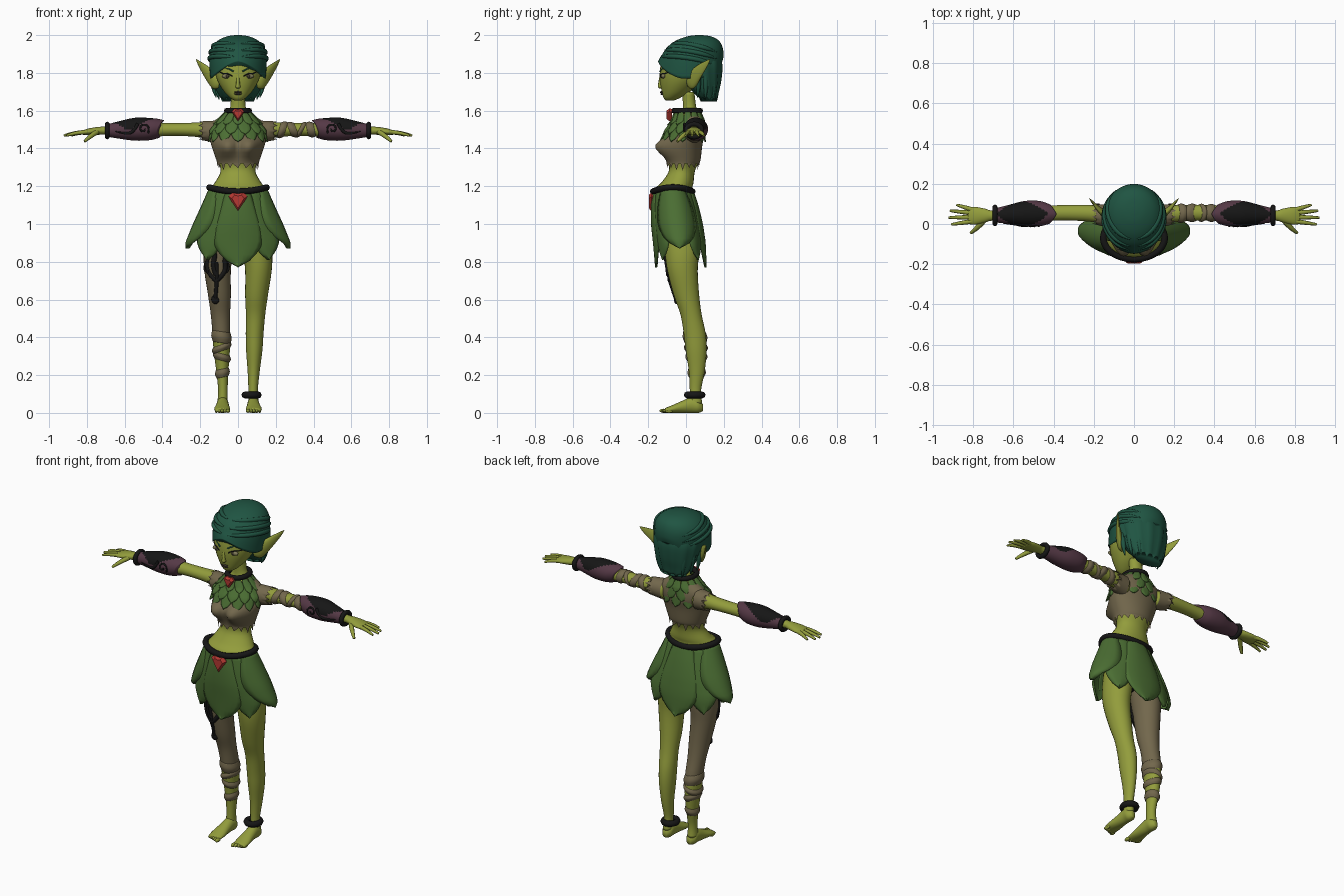
import bpy, bmesh, math
from mathutils import Vector

cube = bpy.data.objects.get("Cube")
if cube:
    bpy.data.objects.remove(cube, do_unlink=True)


def material(name, r, g, b):
    m = bpy.data.materials.new(name)
    m.use_nodes = True
    m.diffuse_color = (r, g, b, 1)
    node = next(n for n in m.node_tree.nodes if n.type == 'BSDF_PRINCIPLED')
    node.inputs["Base Color"].default_value = (r, g, b, 1)
    node.inputs["Roughness"].default_value = 0.8
    return m


SKIN = material("olive skin", .29, .335, .045)
HAIR = material("teal hair", .014, .09, .055)
LEAF = material("leaf green", .07, .155, .033)
CLOTH = material("tan cloth", .17, .137, .073)
BLACK = material("black leather", .008, .008, .008)
RED = material("red gem", .46, .04, .032)
PLUM = material("plum leather", .09, .04, .06)
EYE = material("eye grey", .22, .2, .1)
LIP = material("dark lip", .06, .05, .03)


def finish(name, bm, mats, rule=None, smooth=True):
    bmesh.ops.recalc_face_normals(bm, faces=bm.faces)
    me = bpy.data.meshes.new(name)
    for f in bm.faces:
        f.smooth = smooth
        if rule:
            f.material_index = rule(f.calc_center_median())
    bm.to_mesh(me)
    bm.free()
    for m in mats:
        me.materials.append(m)
    ob = bpy.data.objects.new(name, me)
    bpy.context.collection.objects.link(ob)
    return ob


def refine(secs, k=4):
    """Catmull-Rom through cross-sections."""
    out = []
    for i in range(len(secs) - 1):
        a, b, c, d = (secs[max(i - 1, 0)], secs[i], secs[i + 1], secs[min(i + 2, len(secs) - 1)])
        for j in range(k):
            t = j / k
            out.append([q + .5 * t * (r - p + t * (2*p - 5*q + 4*r - s + t * (3*(q - r) + s - p)))
                        for p, q, r, s in zip(a, b, c, d)])
    return out + [list(secs[-1])]


def sample(secs, t):
    s = sorted(secs)
    for a, b in zip(s, s[1:]):
        if t <= b[0]:
            f = max(0, (t - a[0]) / (b[0] - a[0]))
            return [u + f * (v - u) for u, v in zip(a, b)][1:]
    return list(s[-1][1:])


def front(secs, t, u, axis='Z'):
    """Depth of the front surface of a loft."""
    p, q, a, b = sample(secs, t)
    if axis == 'X':
        p, q, a, b = q, p, b, a
    return q - b * math.sqrt(max(0, 1 - ((u - p) / a) ** 2))


def loft(name, secs, mats, axis='Z', side=1, n=28, rule=None, warp=None, caps=True, k=4):
    bm = bmesh.new()
    rings = []
    for j, (t, p, q, a, b) in enumerate(refine(secs, k)):
        ring = []
        for i in range(n):
            w = math.tau * i / n
            u, v = p + abs(a) * math.cos(w), q + abs(b) * math.sin(w)
            co = Vector({'Z': (u, v, t), 'X': (t, u, v), 'Y': (u, t, v)}[axis])
            if warp:
                warp(co, i, j)
            co.x *= side
            ring.append(bm.verts.new(co))
        rings.append(ring)
    for r, s in zip(rings, rings[1:]):
        for i in range(n):
            bm.faces.new((r[i], r[(i + 1) % n], s[(i + 1) % n], s[i]))
    if caps:
        bm.faces.new(rings[0])
        bm.faces.new(rings[-1])
    return finish(name, bm, mats, rule)


def tube(name, pts, r, mat, radii=None, cyclic=False):
    cu = bpy.data.curves.new(name, 'CURVE')
    cu.dimensions = '3D'
    cu.bevel_depth, cu.bevel_resolution, cu.resolution_u = r, 2, 4
    cu.use_fill_caps = True
    sp = cu.splines.new('NURBS')
    sp.points.add(len(pts) - 1)
    for i, p in enumerate(pts):
        sp.points[i].co = (*p, 1)
        sp.points[i].radius = radii[i] if radii else 1
    sp.order_u, sp.use_endpoint_u, sp.use_cyclic_u = 3, not cyclic, cyclic
    cu.materials.append(mat)
    ob = bpy.data.objects.new(name, cu)
    bpy.context.collection.objects.link(ob)


def hoop(name, c, rx, ry, r, mat, axis='Z', lift=0):
    pts = []
    for i in range(24):
        u, v = math.cos(math.tau * i / 24), math.sin(math.tau * i / 24)
        d = (rx*u, ry*v, lift*u*u) if axis == 'Z' else (0, rx*u, ry*v)
        pts.append(Vector(c) + Vector(d))
    tube(name, pts, r, mat, cyclic=True)


def ball(name, loc, scale, mat):
    bm = bmesh.new()
    bmesh.ops.create_uvsphere(bm, u_segments=16, v_segments=10, radius=1)
    for v in bm.verts:
        v.co = Vector(a * b for a, b in zip(v.co, scale)) + Vector(loc)
    finish(name, bm, [mat])


def leaf(name, secs, ang, half, z0, z1, grow=1, cup=.08):
    """Pointed leaf wrapped on a flared body."""
    bm = bmesh.new()
    rows, cols = 12, 8
    grid = []
    for j in range(rows + 1):
        v = j / rows
        x, y, a, b = sample(secs, z0 + (z1 - z0) * v)
        w = half * (.75 + .7 * v) * (1 - v ** 3) ** .8 + .01
        row = []
        for i in range(cols + 1):
            u = 2 * i / cols - 1
            t = math.radians(ang + u * w)
            g = grow * (1 - cup * u * u - .015 * max(0, 1 - 3 * abs(u)))
            row.append(bm.verts.new((x + a*g*math.cos(t), y + b*g*math.sin(t), z0 + (z1 - z0)*v)))
        grid.append(row)
    for r, s in zip(grid, grid[1:]):
        for i in range(cols):
            bm.faces.new((r[i], r[i + 1], s[i + 1], s[i]))
    finish(name, bm, [LEAF]).modifiers.new("thickness", 'SOLIDIFY').thickness = .006


def gem(name, loc, w, h, d):
    bm = bmesh.new()
    outline = [(-.55, 1), (0, .85), (.55, 1), (1, .5), (0, -1), (-1, .5)]
    rings = [[bm.verts.new((loc[0] + x*w*s, loc[1] + y, loc[2] + z*h*s)) for x, z in outline]
             for s, y in ((.9, d), (1, 0), (.65, -d))]
    for r, s in zip(rings, rings[1:]):
        for i in range(6):
            bm.faces.new((r[i], r[(i + 1) % 6], s[(i + 1) % 6], s[i]))
    bm.faces.new(rings[0])
    bm.faces.new(rings[2])
    finish(name, bm, [RED], smooth=False)


# Torso, with dark briefs below the hips
body = [(.9, 0, -.02, .1, .07), (1, 0, -.03, .155, .1), (1.1, 0, -.05, .16, .105),
        (1.18, 0, -.066, .148, .1), (1.22, 0, -.045, .122, .085), (1.28, 0, -.022, .092, .069),
        (1.34, 0, -.012, .108, .082), (1.42, 0, -.008, .135, .088), (1.48, 0, .01, .145, .083),
        (1.53, 0, .028, .135, .06), (1.57, 0, .026, .085, .05), (1.61, 0, .02, .043, .036),
        (1.7, 0, .012, .038, .032)]
loft("torso", body, [SKIN, BLACK], rule=lambda c: int(c.z < 1.0))


def bust(p, i, j):
    if p.y < 0:
        p.y -= .068 * math.exp(-((abs(p.x) - .06) / .055) ** 2 - ((p.z - 1.41) / .055) ** 2)
    if j == 0:
        p.z -= .025 * (i % 3 == 0) + .012 * (i % 5 == 0)


loft("bodice", [(z, x, y, a + .007, b + .007) for z, x, y, a, b in
                [(1.32, *sample(body, 1.32))] + body[6:11]], [CLOTH], n=48, warp=bust, caps=False)

# Head and face
head = [(1.653, 0, -.085, .018, .02), (1.668, 0, -.075, .042, .044), (1.7, 0, -.053, .073, .075),
        (1.75, 0, -.03, .105, .107), (1.8, 0, -.018, .122, .121), (1.86, 0, 0, .128, .13),
        (1.92, 0, .015, .115, .12), (1.96, 0, .02, .07, .08)]
loft("head", head, [SKIN], n=36)
ball("nose_tip", (0, -.134, 1.728), (.013, .015, .011), SKIN)
tube("nose_bridge", [(0, -.128, 1.8), (0, -.137, 1.765), (0, -.138, 1.73)], .011, SKIN, [.6, .8, 1])
for z in (1.698, 1.688):
    ball("lip", (0, front(head, z, 0) - .002, z), (.022, .009, .005), LIP)

# Hair dome with a parted fringe
dome = [(1.83, 0, .022, .146, .17), (1.88, 0, .033, .152, .166), (1.93, 0, .045, .142, .15),
        (1.97, 0, .06, .108, .115), (1.993, 0, .07, .06, .064), (2, 0, .07, .015, .015)]


def fringe(p, i, j):
    p.z += max(0, (1.9 - p.z) / .07) * (.03 - .09 * min(1, abs(p.x) / .14) ** 1.5)


def locks(p, i, j):
    if i % 4 == 0:
        p.x, p.y = p.x * .95, .09 + (p.y - .09) * .94
    if j == 0:
        p.z += .012 * (i % 4) - .012


loft("hair_top", dome, [HAIR], n=48, warp=fringe)
loft("hair_back", [(1.66, 0, .122, .088, .045), (1.7, 0, .105, .112, .07), (1.76, 0, .088, .132, .1),
                   (1.84, 0, .075, .146, .119), (1.9, 0, .07, .13, .11)], [HAIR], n=48, warp=locks)

skirt = [(1.19, 0, -.07, .153, .108), (1.1, 0, -.06, .192, .128), (1.0, 0, -.048, .238, .14),
         (.9, 0, -.035, .278, .142), (.77, 0, -.027, .26, .138)]
leg = [(.05, .082, .052, .028, .034), (.12, .08, .05, .025, .03), (.22, .083, .057, .032, .042),
       (.33, .086, .054, .043, .055), (.42, .088, .046, .047, .058), (.52, .093, .027, .051, .056),
       (.62, .098, .003, .06, .067), (.75, .108, -.018, .07, .08), (.85, .104, -.022, .077, .09),
       (.97, .09, -.03, .075, .09)]
arm = [(.1, .035, 1.485, .05, .055), (.2, .052, 1.498, .043, .04), (.3, .056, 1.5, .039, .034),
       (.4, .055, 1.5, .038, .035), (.5, .05, 1.5, .043, .043), (.6, .046, 1.498, .035, .035),
       (.7, .042, 1.495, .025, .022), (.74, .042, 1.493, .034, .021), (.79, .041, 1.488, .044, .018),
       (.825, .04, 1.484, .04, .011)]
bracer = [(.4, .05, 1.503, .05, .045), (.45, .052, 1.502, .062, .057), (.54, .052, 1.502, .063, .061),
          (.63, .047, 1.498, .046, .046), (.69, .043, 1.495, .035, .033)]
foot = [(-.112, .084, .013, .038, .012), (-.07, .084, .021, .042, .021), (-.02, .082, .032, .036, .032),
        (.03, .081, .042, .032, .042), (.065, .081, .036, .031, .036), (.09, .081, .028, .014, .018)]
ear = [(.1, .02, 1.755, .018, .035), (.135, .038, 1.768, .024, .05), (.175, .072, 1.81, .018, .036),
       (.21, .112, 1.853, .008, .014), (.223, .127, 1.872, .001, .001)]


def ragged_sleeve(p, i, j):
    if j == 4:
        p.x -= .02 * (i % 3)


def elbow_point(p, i, j):
    f = max(0, (.5 - p.x) / .1)
    p.x += f * (.5 * abs(p.y - .05) - .3 * (p.z - 1.5))


def pad(c):
    wide = .06 * (1 - ((abs(c.x) - .555) / .13) ** 2)
    return int(c.z > 1.5 and abs(c.y - .05) < wide)


for s, side in ((1, "left_"), (-1, "right_")):
    # Legs and feet
    loft(side + "leg", leg, [SKIN, CLOTH], side=s, rule=lambda c: int(s < 0 and c.z > .43))
    loft(side + "foot", foot, [SKIN], 'Y', s, 20)
    for i in range(5):
        ball(side + "toe", (s * (.053 + .0155 * i), -.118 + .007 * i, .011),
             (.011 - .0008 * i, .022, .011), SKIN)
    # Arms, hands and sleeves
    loft(side + "arm", arm, [SKIN], 'X', s)
    for y0, x1, y1 in ((.07, .882, .095), (.054, .915, .066), (.034, .922, .032), (.014, .908, -.002)):
        tube(side + "finger", [(s*.8, y0, 1.486), (s*(.8 + x1)/2, (y0 + y1)/2, 1.486), (s*x1, y1, 1.468)],
             .012, SKIN, [1, .95, .5])
    tube(side + "thumb", [(s*.745, .02, 1.488), (s*.78, -.022, 1.468), (s*.812, -.045, 1.437)],
         .014, SKIN, [1, 1, .5])
    loft(side + "sleeve", [(.11, .035, 1.488, .058, .06), (.21, .052, 1.495, .05, .048)], [CLOTH],
         'X', s, 30, warp=ragged_sleeve, caps=False)
    # Bracers
    loft(side + "bracer", bracer, [PLUM, BLACK], 'X', s, 40, pad, elbow_point, k=6)
    hoop(side + "wrist_band", (s * .692, .043, 1.495), .041, .034, .013, BLACK, 'X')
    swirl = []
    for i in range(12):
        r, w = .006 + .0024 * i, 3 + i * .65
        x, z = .5 + r * math.cos(w), 1.503 + r * math.sin(w)
        swirl.append((s * x, front(bracer, x, z, 'X') - .001, z))
    tube(side + "bracer_swirl", swirl, .005, BLACK)
    sweep = [(s*x, front(bracer, x, z, 'X') - .001, z) for x, z in
             ((.53, 1.53), (.55, 1.49), (.59, 1.475), (.65, 1.49))]
    tube(side + "bracer_scroll", sweep, .008, BLACK, [1.3, 1, 1, .3])
    # Ears, eyes and brows
    loft(side + "ear", ear, [SKIN], 'X', s, 20)
    ball(side + "eye", (s*.058, front(head, 1.783, .058) + .003, 1.783), (.027, .012, .013), EYE)
    ball(side + "pupil", (s*.056, front(head, 1.783, .056) - .005, 1.783), (.008, .006, .01), LIP)
    for part, mat, r, line in (("lash", BLACK, .003, ((.03, 1.783), (.055, 1.799), (.082, 1.795), (.1, 1.806))),
                               ("brow", HAIR, .004, ((.024, 1.808), (.06, 1.83), (.1, 1.832)))):
        tube(side + part, [(s*x, front(head, z, x) - .003, z) for x, z in line], r, mat)
    # Swept and hanging hair locks
    for j in range(3):
        pts = []
        for i in range(9):
            t = i / 8
            z = 1.885 + .034 * j + .02 * math.sin(math.pi * t) - .045 * t
            w = math.radians(-90 + s * (8 + 135 * t))
            x, y, a, b = sample(dome, z)
            pts.append((x + a * math.cos(w), y + b * math.sin(w), z))
        tube(side + "swept_lock", pts, .013, HAIR, [.4, .8, 1, 1, 1, 1, 1, .7, .2])
    for x, y, z in ((.135, .06, 1.67), (.12, .1, 1.66), (.09, .14, 1.65)):
        tube(side + "hanging_lock", [(s*x, y, 1.8), (s*x, y + .01, 1.72), (s*(x - .02), y, z)],
             .016, HAIR, [1, 1, .15])
    # Side and diagonal skirt leaves
    leaf(side + "skirt_leaf", skirt, 90 - 90 * s, 52, 1.19, .87, 1.02)
    for turn in (-48, 48):
        leaf(side + "under_leaf", skirt, 90 - 90 * s + s * turn, 27, 1.18, .81, .95)

leaf("front_skirt_leaf", skirt, -90, 34, 1.185, .77, 1.0)
leaf("back_skirt_leaf", skirt, 90, 34, 1.19, .77, 1.0)

# Leaf mantle, collar, belt and gems
mantle = [(1.6, 0, .008, .062, .066), (1.55, 0, .01, .108, .085), (1.5, 0, -.005, .15, .108),
          (1.42, 0, -.022, .165, .132)]
for z0, z1, grow, turn in ((1.55, 1.435, .98, 0), (1.575, 1.475, 1.02, 15), (1.598, 1.525, 1.07, 0)):
    for i in range(12):
        leaf("mantle_leaf", mantle, -90 + 30 * i + turn, 15, z0, z1, grow, .05)
hoop("collar", (0, .006, 1.6), .06, .07, .015, BLACK)
hoop("belt", (0, -.07, 1.172), .153, .105, .017, BLACK, lift=.022)
gem("collar_gem", (0, -.088, 1.578), .034, .034, .014)
gem("belt_gem", (0, -.182, 1.118), .05, .054, .014)

# Anklet and cloth wraps
hoop("anklet", (.072, .046, .095), .036, .04, .018, BLACK)
for z, h, tilt in ((.4, .03, .15), (.345, .017, -.35), (.295, .018, .25), (.21, .022, -.2)):
    def slant(p, i, j):
        p.z += tilt * (p.x - .085)
    loft("leg_wrap", [(z + d, *[v + e for v, e in zip(sample(leg, z + d), (0, 0, g, g))])
                      for d, g in ((-h, .001), (0, .008), (h, .001))], [CLOTH], side=-1, warp=slant)
for x, h, tilt in ((.235, .018, .3), (.29, .02, -.4), (.335, .012, .5), (.385, .02, -.2)):
    def slant(p, i, j):
        p.x += tilt * (p.z - 1.5)
    loft("arm_wrap", [(x + d, *[v + e for v, e in zip(sample(arm, x + d), (0, 0, g, g))])
                      for d, g in ((-h, .001), (0, .007), (h, .001))], [CLOTH], 'X', warp=slant)

# Black scrollwork on the right thigh
for line, r in ((((.12, .6), (.115, .66), (.11, .72), (.115, .8)), .011),
                (((.115, .7), (.15, .73), (.165, .78), (.155, .83), (.17, .87)), .013),
                (((.115, .7), (.08, .73), (.065, .77), (.075, .82), (.05, .86)), .013),
                (((.115, .73), (.135, .78), (.12, .83), (.13, .88)), .014),
                (((.15, .75), (.172, .745), (.176, .78), (.162, .8)), .009),
                (((.08, .74), (.055, .745), (.05, .79), (.065, .8)), .009)):
    tube("thigh_scroll", [(-x, front(leg, z, x), z) for x, z in line], r, BLACK)
ball("thigh_drop", (-.12, front(leg, .6, .12), .6), (.022, .012, .024), BLACK)
